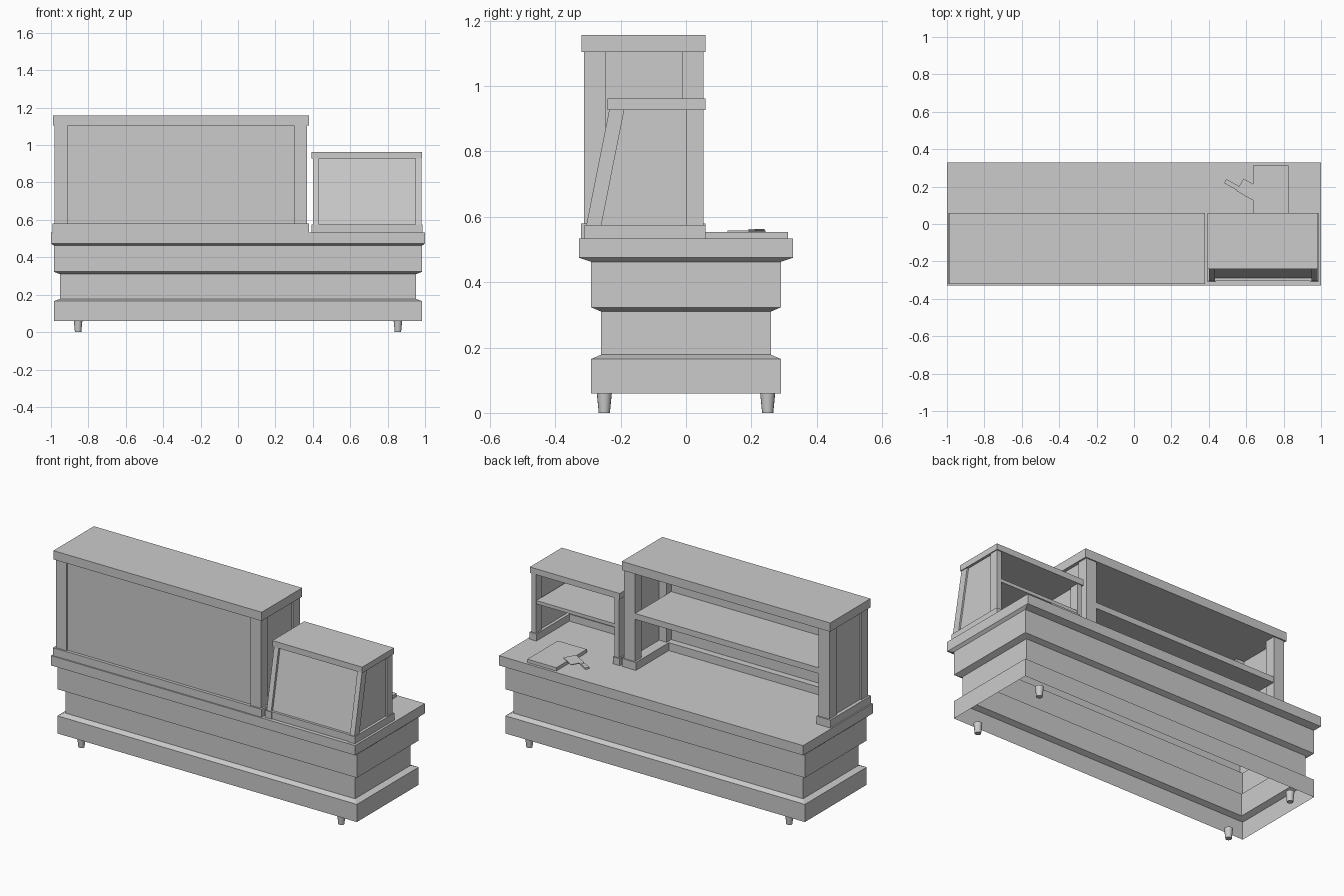
import bpy, bmesh, math
from mathutils import Matrix

if "Cube" in bpy.data.objects:
    bpy.data.objects.remove(bpy.data.objects["Cube"])


def make(name, verts, faces):
    me = bpy.data.meshes.new(name)
    me.from_pydata(verts, [], faces)
    bm = bmesh.new()
    bm.from_mesh(me)
    bmesh.ops.recalc_face_normals(bm, faces=bm.faces)
    bm.to_mesh(me)
    bm.free()
    ob = bpy.data.objects.new(name, me)
    bpy.context.collection.objects.link(ob)
    return ob


def prism(name, x0, x1, pts):
    """Extrude a (y, z) outline along x."""
    n = len(pts)
    verts = [(x, y, z) for x in (x0, x1) for y, z in pts]
    faces = [(i, (i + 1) % n, (i + 1) % n + n, i + n) for i in range(n)]
    faces += [tuple(range(n))[::-1], tuple(range(n, 2 * n))]
    return make(name, verts, faces)


def box(name, x0, x1, y0, y1, z0, z1):
    return prism(name, x0, x1, [(y0, z0), (y1, z0), (y1, z1), (y0, z1)])


# Counter body: stepped rectangular shell, open underneath
profile = [(.985, .29, .06), (.985, .29, .165), (.952, .26, .178), (.952, .26, .31),
           (.985, .29, .323), (.985, .29, .462), (1, .328, .475), (1, .328, .533)]
verts = [(sx * hx, sy * hy, z) for hx, hy, z in profile
         for sx, sy in ((-1, -1), (1, -1), (1, 1), (-1, 1))]
faces = [(4 * r + i, 4 * r + (i + 1) % 4, 4 * r + 4 + (i + 1) % 4, 4 * r + 4 + i)
         for r in range(len(profile) - 1) for i in range(4)]
n = 4 * (len(profile) - 1)
make("counter_body", verts, faces + [(n, n + 1, n + 2, n + 3)])

# Feet
for sx in (-1, 1):
    for sy in (-1, 1):
        bpy.ops.mesh.primitive_cone_add(vertices=16, radius1=.017, radius2=.023, depth=.06,
                                        location=(sx * .855, sy * .25, .03))
        foot = bpy.context.object
        foot.name = "foot"
        bpy.ops.object.shade_smooth_by_angle()

TOP = .533

# Tall display case
X0, X1, ZB, ZT = -.98, .37, .58, 1.105
box("tall_case_cap", X0 - .01, X1 + .01, -.32, .06, ZT, 1.157)
box("tall_case_front_rail", X0 + .07, X1 - .07, -.32, -.25, TOP, ZB)
for side, a, b in (("left", X0, X0 + .07), ("right", X1 - .07, X1)):
    box(f"tall_case_{side}_rail", a - .012, b + .01, -.322, .06, TOP, ZB)
    box(f"tall_case_{side}_front_post", a, b, -.312, -.247, ZB, ZT)
    box(f"tall_case_{side}_back_post", a, b, -.012, .053, ZB, ZT)
    mid = a + .015 if side == "left" else b - .015
    box(f"tall_case_{side}_panel", mid - .006, mid + .006, -.247, -.012, ZB, ZT)
box("tall_case_front_panel", X0 + .07, X1 - .07, -.302, -.29, ZB, ZT)
box("tall_case_shelf", X0 + .07, X1 - .07, -.29, .05, .83, .865)

# Small display case with sloped front
X0, X1, ZB, ZT = .402, .98, .575, .927
YB, YT = -.305, -.235


def sloped(offset, width):
    return [(YB + offset, ZB), (YB + offset + width, ZB),
            (YT + offset + width, ZT), (YT + offset, ZT)]


box("small_case_cap", X0 - .008, X1 + .005, -.24, .06, ZT, .962)
box("small_case_front_rail", X0 + .03, X1 - .03, -.305, -.25, TOP, ZB)
for side, a, b in (("left", X0, X0 + .03), ("right", X1 - .03, X1)):
    box(f"small_case_{side}_rail", a - .008, b + .006, -.31, .06, TOP, ZB)
    prism(f"small_case_{side}_front_post", a, b, sloped(0, .046))
    box(f"small_case_{side}_back_post", a, b, 0, .054, ZB, ZT)
    mid = (a + b) / 2
    prism(f"small_case_{side}_panel", mid - .005, mid + .005,
          [(YB + .046, ZB), (0, ZB), (0, ZT), (YT + .046, ZT)])
prism("small_case_front_panel", X0 + .03, X1 - .03, sloped(.015, .01))
box("small_case_shelf", X0 + .03, X1 - .03, -.243, .05, .748, .768)

# Cutting board with cleaver
box("cutting_board", .635, .825, .025, .312, TOP, .553)
place = Matrix.Translation((.61, .185, .553)) @ Matrix.Rotation(math.radians(-30), 4, 'Z')
for part in (box("cleaver_blade", -.05, .05, -.038, .038, .001, .005),
             box("cleaver_tang", -.07, -.05, -.034, -.01, .001, .005),
             box("cleaver_handle", -.128, -.07, -.034, -.01, -.002, .009)):
    part.data.transform(place)
